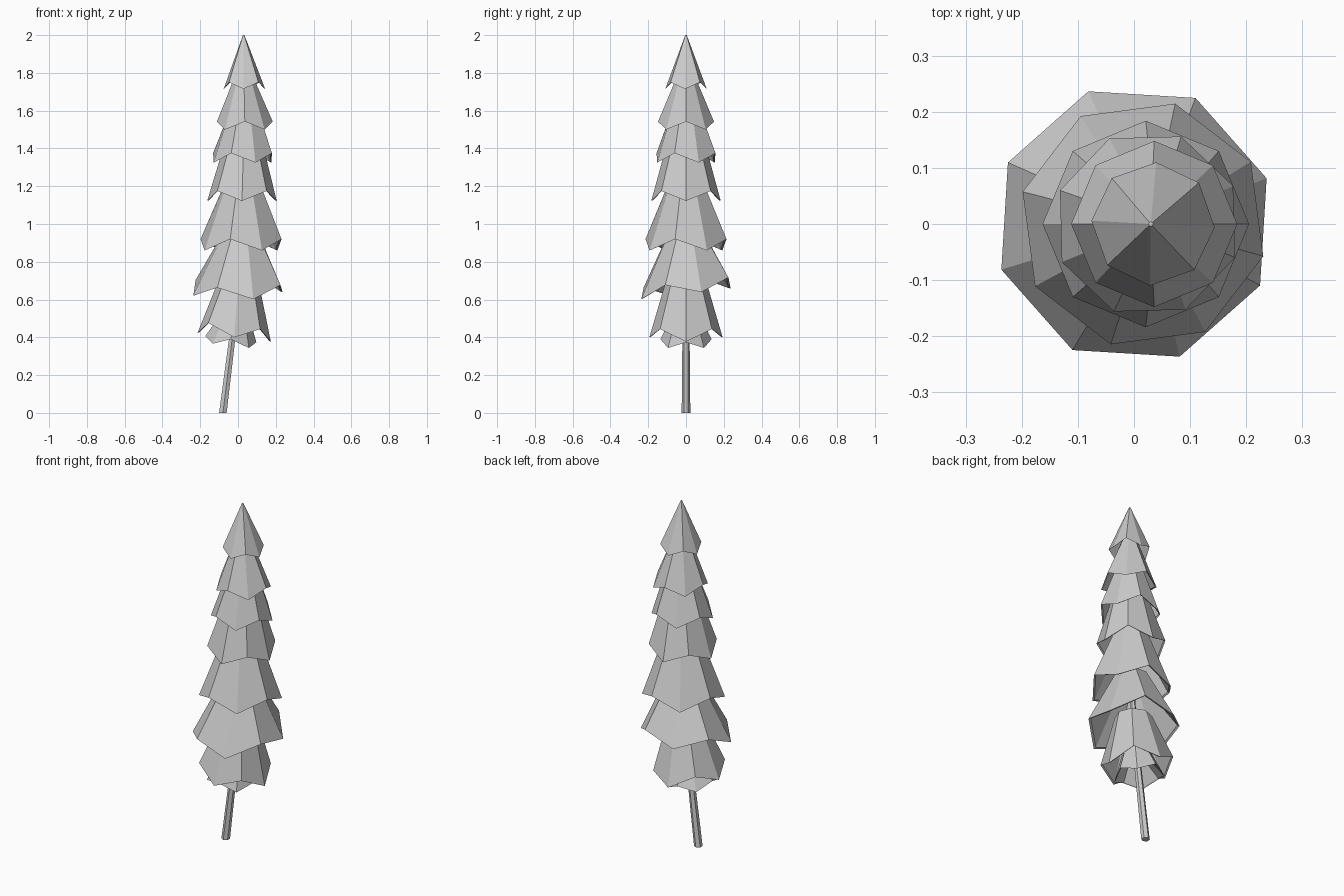
import bpy, bmesh
from math import sin, cos, radians, pi

if "Cube" in bpy.data.objects:
    bpy.data.objects.remove(bpy.data.objects["Cube"])

grey = bpy.data.materials.new("plain grey")
grey.use_nodes = True
grey.diffuse_color = (0.6, 0.6, 0.6, 1)
grey.node_tree.nodes["Principled BSDF"].inputs["Base Color"].default_value = (0.6, 0.6, 0.6, 1)

# Gently bending stem: (z, x)
STEM = [(0, -.08), (.4, -.03), (.65, 0), (.9, .014), (1.2, .022), (1.5, .032), (2, .03)]


def stem_x(z):
    for (z0, x0), (z1, x1) in zip(STEM, STEM[1:]):
        if z <= z1:
            return x0 + (x1 - x0) * (z - z0) / (z1 - z0)
    return STEM[-1][1]


def loft(name, rings):
    """Join equal rings of points into a flat-shaded skin, capped at both ends."""
    bm = bmesh.new()
    loops = [[bm.verts.new(p) for p in ring] for ring in rings]
    n = len(loops[0])
    for a, b in zip(loops, loops[1:]):
        for i in range(n):
            j = (i + 1) % n
            bm.faces.new((a[i], a[j], b[j], b[i]))
    bm.faces.new(loops[0][::-1])
    bm.faces.new(loops[-1])
    bmesh.ops.recalc_face_normals(bm, faces=bm.faces)
    mesh = bpy.data.meshes.new(name)
    bm.to_mesh(mesh)
    bm.free()
    mesh.materials.append(grey)
    bpy.context.collection.objects.link(bpy.data.objects.new(name, mesh))


def ring(x, z, r, turn=0, n=8, zigzag=0, tilt=(0, 0)):
    """Ring around the stem; even corners hang low and odd corners rise by zigzag."""
    points = []
    for i in range(n):
        a = radians(turn) + 2 * pi * i / n
        dx, dy = r * cos(a), r * sin(a)
        points.append((x + dx, dy, z + zigzag * (i % 2) + tilt[0] * dx + tilt[1] * dy))
    return points


def tier(name, x, low, high, r, turn, top, top_r, tilt=(0, 0)):
    """Branch skirt: pointed hem, hollow underneath."""
    tx = stem_x(top)
    zig = high - low
    loft(name, [
        ring(tx, top - .05, max(top_r * .7, .004), turn),
        ring(x, low + .004, r * .95, turn, zigzag=zig, tilt=tilt),
        ring(x, low, r, turn, zigzag=zig, tilt=tilt),
        ring(tx, top, top_r, turn),
    ])


# Trunk
loft("trunk", [ring(x, z, .023 * (1 - z / 2.4), 30, 6) for z, x in STEM[:-1]])

# Branch tiers from the top down: x, low, high, radius, turn, top, top radius, tilt
TIERS = [
    (.034, 1.715, 1.75, .11, -3, 2.0, .004),
    (.036, 1.50, 1.542, .148, 45, 1.80, .04),
    (.024, 1.325, 1.375, .167, 24, 1.60, .08),
    (.021, 1.122, 1.175, .184, 0, 1.43, .10),
    (.016, .86, .92, .222, 30, 1.23, .09),
    (0, .63, .69, .25, 19, .97, .09, (0, .12)),
    (-.02, .40, .46, .194, 0, .72, .10, (-.12, 0)),
    (-.038, .355, .39, .135, 45, .55, .06, (-.12, 0)),
]
for number, spec in enumerate(TIERS, 1):
    tier(f"branch_tier_{number}", *spec)
